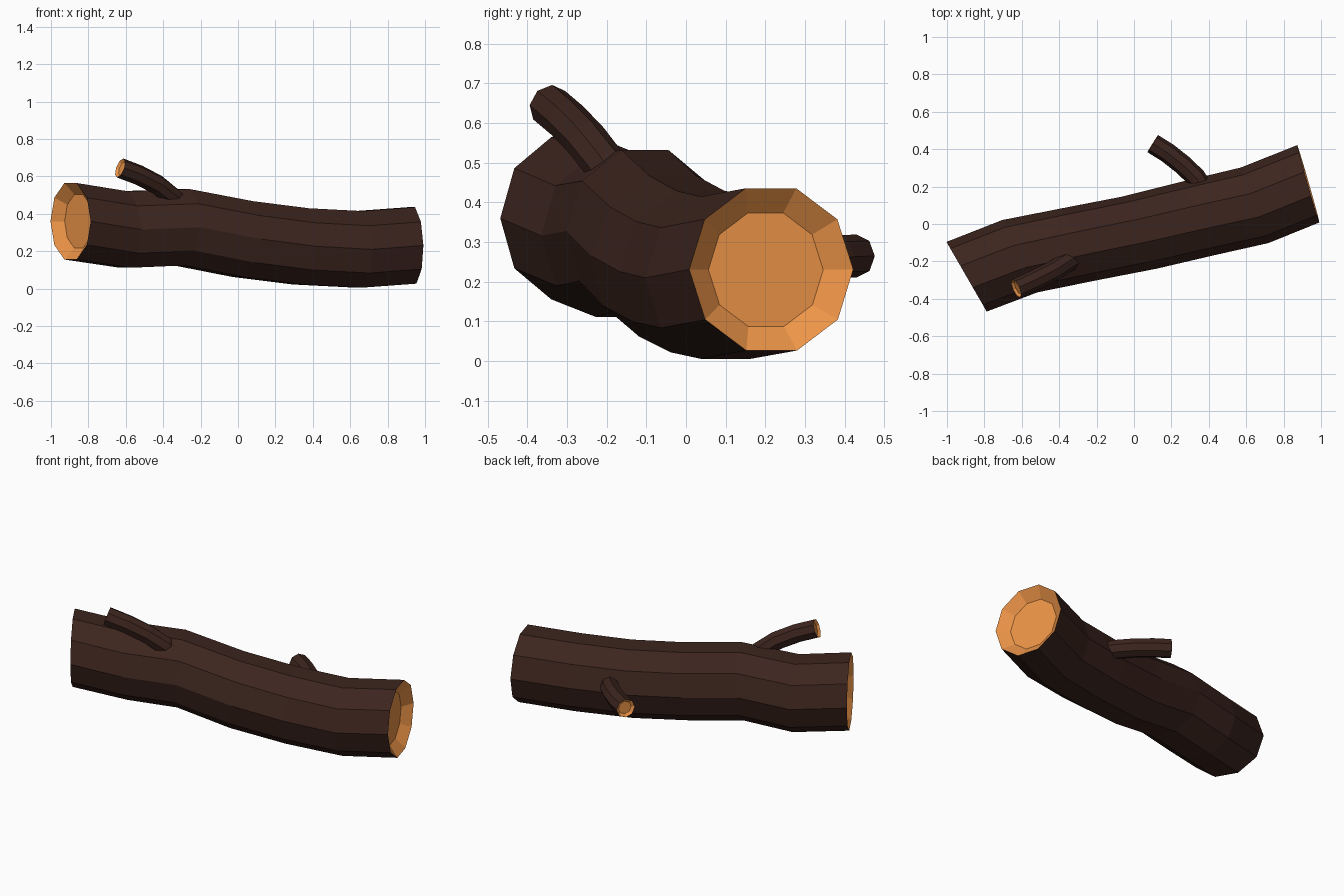
import bpy, bmesh
from math import sin, cos, pi, radians
from mathutils import Vector

if "Cube" in bpy.data.objects:
    bpy.data.objects.remove(bpy.data.objects["Cube"])


def material(name, color):
    m = bpy.data.materials.new(name)
    m.diffuse_color = (*color, 1)
    m.use_nodes = True
    m.node_tree.nodes["Principled BSDF"].inputs["Base Color"].default_value = m.diffuse_color
    return m


bark = material("bark", (0.045, 0.018, 0.013))
wood = material("cut_wood", (0.85, 0.30, 0.065))


def limb(name, path, axes, radius, sides, recess, cut_start):
    """Faceted tube along path, with a dished cut on its open end(s)."""
    bm = bmesh.new()

    def ring(c, axis, r):
        side = axis.cross(Vector((0, 0, 1))).normalized()
        up = side.cross(axis).normalized()
        return [bm.verts.new(c + r * (cos(2 * pi * k / sides) * side + sin(2 * pi * k / sides) * up))
                for k in range(sides)]

    def bridge(a, b, mat):
        for k in range(sides):
            j = (k + 1) % sides
            bm.faces.new((a[k], a[j], b[j], b[k])).material_index = mat

    rings = [ring(c, a, radius) for c, a in zip(path, axes)]
    for a, b in zip(rings, rings[1:]):
        bridge(a, b, 0)

    # dished cut ends
    ends = [(-1, -1)] + ([(0, 1)] if cut_start else [])
    for i, s in ends:
        inner = ring(path[i] + axes[i] * recess * s, axes[i], radius * 0.7)
        bridge(rings[i], inner, 1)
        bm.faces.new(inner).material_index = 1

    bmesh.ops.recalc_face_normals(bm, faces=bm.faces)
    me = bpy.data.meshes.new(name)
    bm.to_mesh(me)
    bm.free()
    me.materials.append(bark)
    me.materials.append(wood)
    ob = bpy.data.objects.new(name, me)
    bpy.context.collection.objects.link(ob)


# main log: x, y, z, yaw, pitch of each ring
log = [(-0.895, -0.282, 0.360, 30, 0), (-0.61, -0.172, 0.316, 26, 2),
       (-0.30, -0.110, 0.328, 27, -4), (0.025, -0.047, 0.265, 27, -8),
       (0.335, 0.028, 0.226, 24, -5), (0.645, 0.100, 0.210, 20, 0),
       (0.932, 0.215, 0.231, 16, 1)]
limb("log", [Vector(p[:3]) for p in log],
     [Vector((cos(radians(w)) * cos(radians(t)), sin(radians(w)) * cos(radians(t)), sin(radians(t))))
      for *_, w, t in log], 0.215, 10, 0.05, True)


# side branches, rooted inside the log
def branch(name, pts):
    path = [Vector(p) for p in pts]
    last = len(path) - 1
    axes = [(path[min(i + 1, last)] - path[max(i - 1, 0)]).normalized() for i in range(last + 1)]
    limb(name, path, axes, 0.054, 8, 0.012, False)


branch("front_branch", [(-0.28, -0.15, 0.41), (-0.35, -0.20, 0.49), (-0.43, -0.25, 0.555),
                        (-0.53, -0.30, 0.607), (-0.63, -0.345, 0.645)])
branch("back_branch", [(0.38, 0.17, 0.25), (0.33, 0.25, 0.255), (0.26, 0.317, 0.26),
                       (0.18, 0.38, 0.263), (0.10, 0.43, 0.265)])
